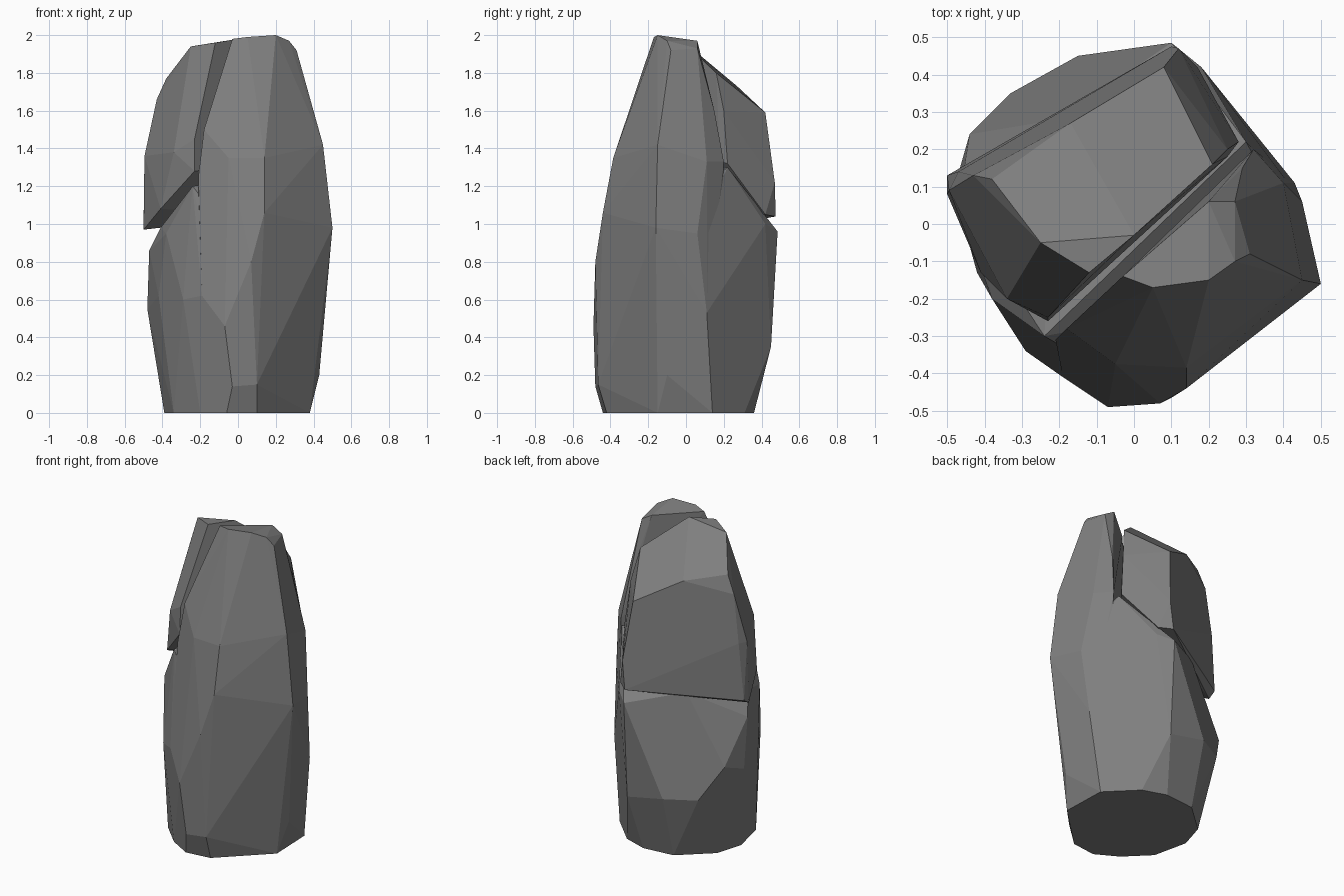
import bpy
import bmesh
from mathutils import Vector

# Remove the default object
default = bpy.data.objects.get("Cube")
if default:
    bpy.data.objects.remove(default, do_unlink=True)


def make_material(name, shade):
    """Create one flat grey material."""
    material = bpy.data.materials.new(name)
    material.use_nodes = True
    colour = (shade, shade, shade, 1)
    material.diffuse_color = colour
    shader = next(n for n in material.node_tree.nodes if n.type == "BSDF_PRINCIPLED")
    shader.inputs["Base Color"].default_value = colour
    shader.inputs["Roughness"].default_value = 0.9
    return material


stone = make_material("grey_stone", 0.21)


def make_boulder(name, corners):
    """Wrap a convex, flat-faced piece of rock around its corner points."""
    mesh = bpy.data.meshes.new(name)
    bm = bmesh.new()
    for corner in corners:
        bm.verts.new(Vector(corner))
    hull = bmesh.ops.convex_hull(bm, input=bm.verts)
    loose = [v for v in bm.verts if not v.link_faces]
    bmesh.ops.delete(bm, geom=loose, context="VERTS")
    # Merge nearly coplanar triangles into broad chiselled facets
    bmesh.ops.dissolve_limit(bm, angle_limit=0.06, verts=bm.verts, edges=bm.edges)
    bmesh.ops.recalc_face_normals(bm, faces=bm.faces)
    for face in bm.faces:
        face.smooth = False
    bm.to_mesh(mesh)
    bm.free()
    mesh.materials.append(stone)
    rock = bpy.data.objects.new(name, mesh)
    bpy.context.scene.collection.objects.link(rock)
    return rock


# Front and right corners shared by the base and the tall column
front_foot = [
    (-.2, -.36, 0), (-.06, -.44, 0), (.1, -.42, 0), (.38, -.15, 0), (.37, .14, 0),
    (-.03, -.48, .14), (.1, -.465, .15), (.43, -.1, .2),
]
front_waist = [
    (-.19, -.41, .62), (-.07, -.49, .46), (.07, -.48, .8), (.46, -.14, .6),
    (.43, .11, .53), (.5, -.16, .98), (.45, .06, .95),
]

# Back and left corners of the base, widest a little above the ground
back_foot = [
    (.2, .31, 0), (.05, .36, 0), (-.15, .34, 0),
    (-.34, .17, 0), (-.39, 0, 0), (-.34, -.22, 0),
]
back_belly = [
    (.1, .45, .35), (-.15, .45, .4), (-.33, .35, .4), (-.44, .24, .6),
    (-.48, .1, .55), (-.42, -.13, .62), (-.29, -.34, .6),
]
# Broken ledge on which the slab rests, chipped at the left corner
ledge = [
    (.1, .485, .96), (.18, .42, 1), (.3, .22, 1.3), (-.47, .05, .86),
    (-.41, -.04, .98), (-.2, .28, 1.03), (-.24, -.3, 1.2), (-.38, -.2, .95),
]
make_boulder("rock_base", front_foot + front_waist + back_foot + back_belly + ledge)

# Tall column at the front right, split from the slab by a diagonal crack
shoulder = [
    (-.21, -.31, 1.25), (.14, -.44, 1.06), (.14, -.385, 1.35), (-.05, -.375, 1.35),
    (-.18, -.28, 1.5), (.17, -.26, 1.67), (.45, -.15, 1.42), (.4, .11, 1.33),
    (.32, .2, 1.33), (.29, .15, 1.6),
]
crown = [
    (-.03, -.14, 1.98), (.05, -.17, 1.99), (.2, -.15, 2), (.27, -.1, 1.97),
    (.31, -.08, 1.92), (.27, .06, 1.93), (.2, .06, 1.97),
]
make_boulder("rock_column", front_foot + front_waist + shoulder + crown)

# Leaning slab behind the crack, overhanging the left side
slab_underside = [
    (-.5, .08, .97), (-.5, .13, 1), (.1, .475, 1.04), (.17, .42, 1.05),
    (.28, .22, 1.32), (.25, .18, 1.33), (-.23, -.26, 1.28), (-.41, -.13, 1.08),
]
slab_sides = [
    (-.495, .09, 1.36), (-.47, .14, 1.36), (.12, .47, 1.22), (.25, .2, 1.6),
    (-.34, -.2, 1.38), (-.23, -.25, 1.45),
]
slab_top = [
    (-.43, .13, 1.66), (-.38, .12, 1.77), (-.17, .27, 1.73), (-.25, -.05, 1.94),
    (-.12, -.13, 1.96), (0, -.03, 1.98), (.21, .16, 1.8), (.08, .42, 1.59),
]
make_boulder("rock_slab", slab_underside + slab_sides + slab_top)
